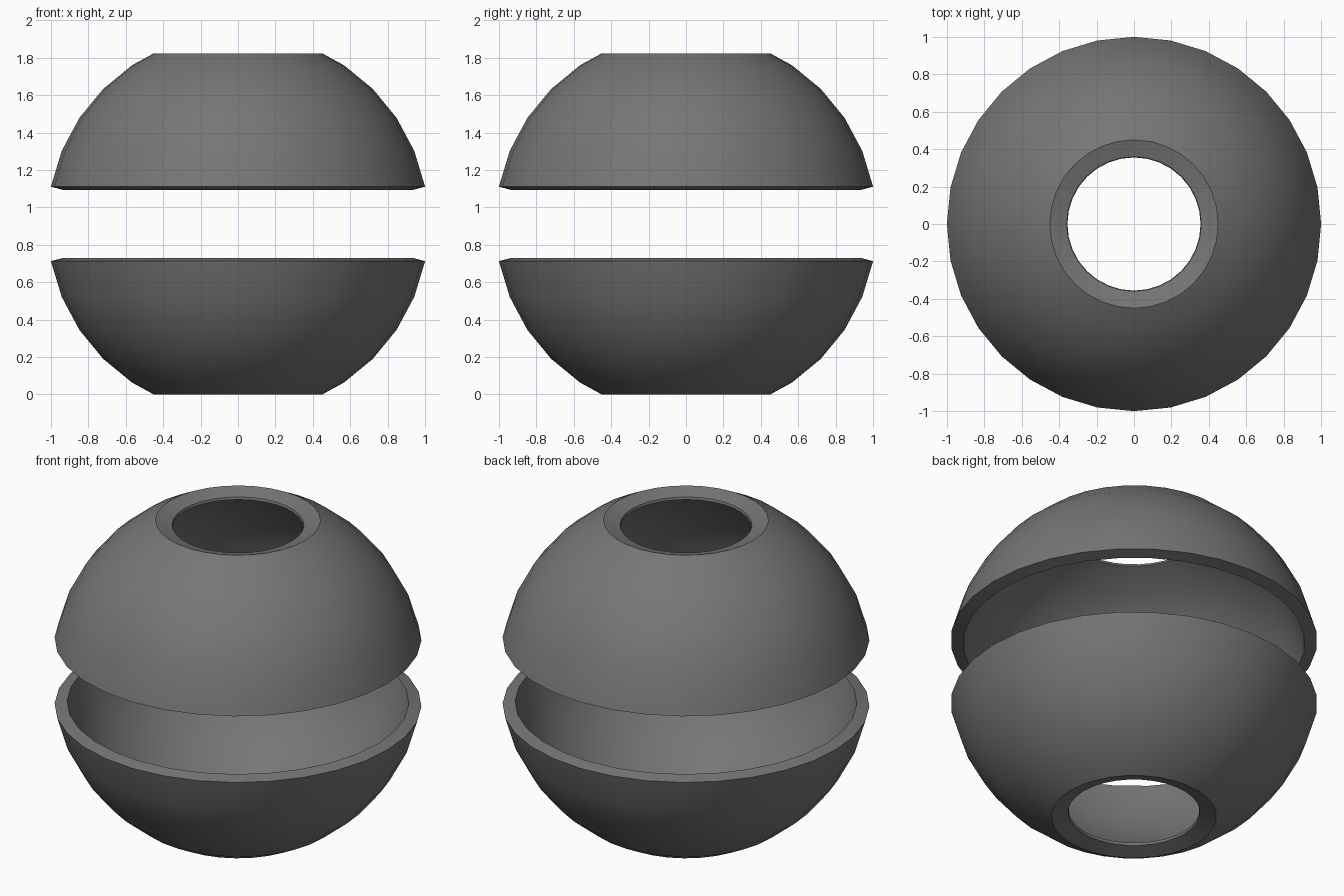
import bpy, bmesh, math

if "Cube" in bpy.data.objects:
    bpy.data.objects.remove(bpy.data.objects["Cube"])

SEGMENTS = 32
CENTRE_Z = 0.912
OUTER, INNER = 1.02, 0.95
STEP = math.radians(11.25)

grey = bpy.data.materials.new("dark grey")
grey.diffuse_color = (0.18, 0.18, 0.18, 1)
grey.use_nodes = True
grey.node_tree.nodes["Principled BSDF"].inputs["Base Color"].default_value = grey.diffuse_color


def arc(radius, first, last):
    """Meridian points (radius from axis, height) on a sphere."""
    return [(radius * math.cos(i * STEP), radius * math.sin(i * STEP))
            for i in range(first, last + 1)]


# closed cross-section of the shell: outside, dished collar, inside
profile = arc(OUTER, 1, 5)
profile += [(0.45, 0.912), (0.36, 0.885), (0.356, 0.871)]
profile += arc(INNER, 2, 5)[::-1]
profile += [(0.932, 0.181)]


def half_shell(name, side):
    """Lathe the section around z; side is 1 for upper, -1 for lower."""
    bm = bmesh.new()
    rings = []
    for s in range(SEGMENTS):
        a = 2 * math.pi * s / SEGMENTS
        rings.append([bm.verts.new((r * math.cos(a), r * math.sin(a),
                                    CENTRE_Z + side * h)) for r, h in profile])
    n = len(profile)
    for s in range(SEGMENTS):
        a, b = rings[s], rings[(s + 1) % SEGMENTS]
        for i in range(n):
            j = (i + 1) % n
            bm.faces.new((a[i], b[i], b[j], a[j]))
    bmesh.ops.recalc_face_normals(bm, faces=bm.faces)
    mesh = bpy.data.meshes.new(name)
    bm.to_mesh(mesh)
    bm.free()
    mesh.materials.append(grey)
    mesh.shade_smooth()
    mesh.set_sharp_from_angle(angle=math.radians(30))
    obj = bpy.data.objects.new(name, mesh)
    bpy.context.collection.objects.link(obj)


half_shell("upper_shell", 1)
half_shell("lower_shell", -1)
